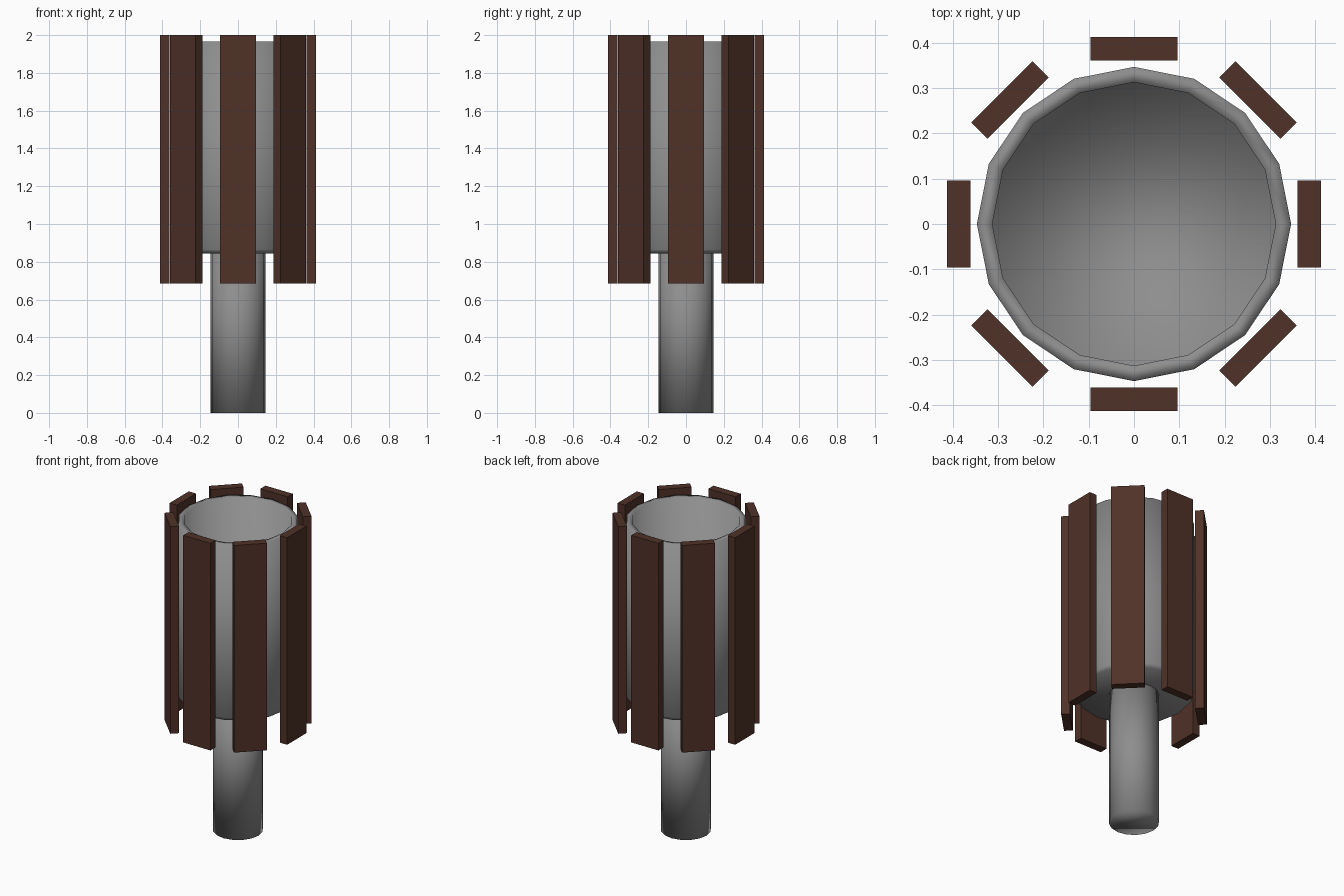
import bpy, bmesh, math
from mathutils import Matrix

if "Cube" in bpy.data.objects:
    bpy.data.objects.remove(bpy.data.objects["Cube"])


def material(name, color):
    m = bpy.data.materials.new(name)
    m.diffuse_color = (*color, 1)
    m.use_nodes = True
    m.node_tree.nodes["Principled BSDF"].inputs["Base Color"].default_value = m.diffuse_color
    return m


METAL = material("grey metal", (0.27, 0.27, 0.27))
WOOD = material("dark brown wood", (0.080, 0.031, 0.021))


def make_object(name, bm, mat, smooth):
    bmesh.ops.recalc_face_normals(bm, faces=bm.faces)
    for f in bm.faces:
        f.smooth = smooth
    mesh = bpy.data.meshes.new(name)
    bm.to_mesh(mesh)
    bm.free()
    mesh.materials.append(mat)
    ob = bpy.data.objects.new(name, mesh)
    bpy.context.collection.objects.link(ob)
    return ob


def lathe(name, profile, sides, mat):
    """Spin an (r, z) profile around z and cap both ends."""
    bm = bmesh.new()
    rings = [[bm.verts.new((r * math.cos(2 * math.pi * i / sides),
                            r * math.sin(2 * math.pi * i / sides), z))
              for i in range(sides)] for r, z in profile]
    for a, b in zip(rings, rings[1:]):
        for i in range(sides):
            j = (i + 1) % sides
            bm.faces.new((a[i], a[j], b[j], b[i]))
    bm.faces.new(rings[0])
    bm.faces.new(rings[-1])
    return make_object(name, bm, mat, smooth=True)


# Open bin with a thick rim and a bevelled base
lathe("bin_body", [(0.33, 0.845), (0.347, 0.866), (0.347, 1.965),
                   (0.313, 1.965), (0.313, 0.88)], 16, METAL)

# Support post
lathe("post", [(0.145, 0.0), (0.145, 0.85)], 16, METAL)

# Eight wooden slats around the bin
Z0, Z1 = 0.685, 2.0
for k in range(8):
    bm = bmesh.new()
    place = (Matrix.Rotation(k * math.pi / 4, 4, 'Z')
             @ Matrix.Translation((0.387, 0, (Z0 + Z1) / 2))
             @ Matrix.Diagonal((0.051, 0.192, Z1 - Z0, 1)))
    bmesh.ops.create_cube(bm, size=1, matrix=place)
    make_object(f"slat_{k + 1}", bm, WOOD, smooth=False)
